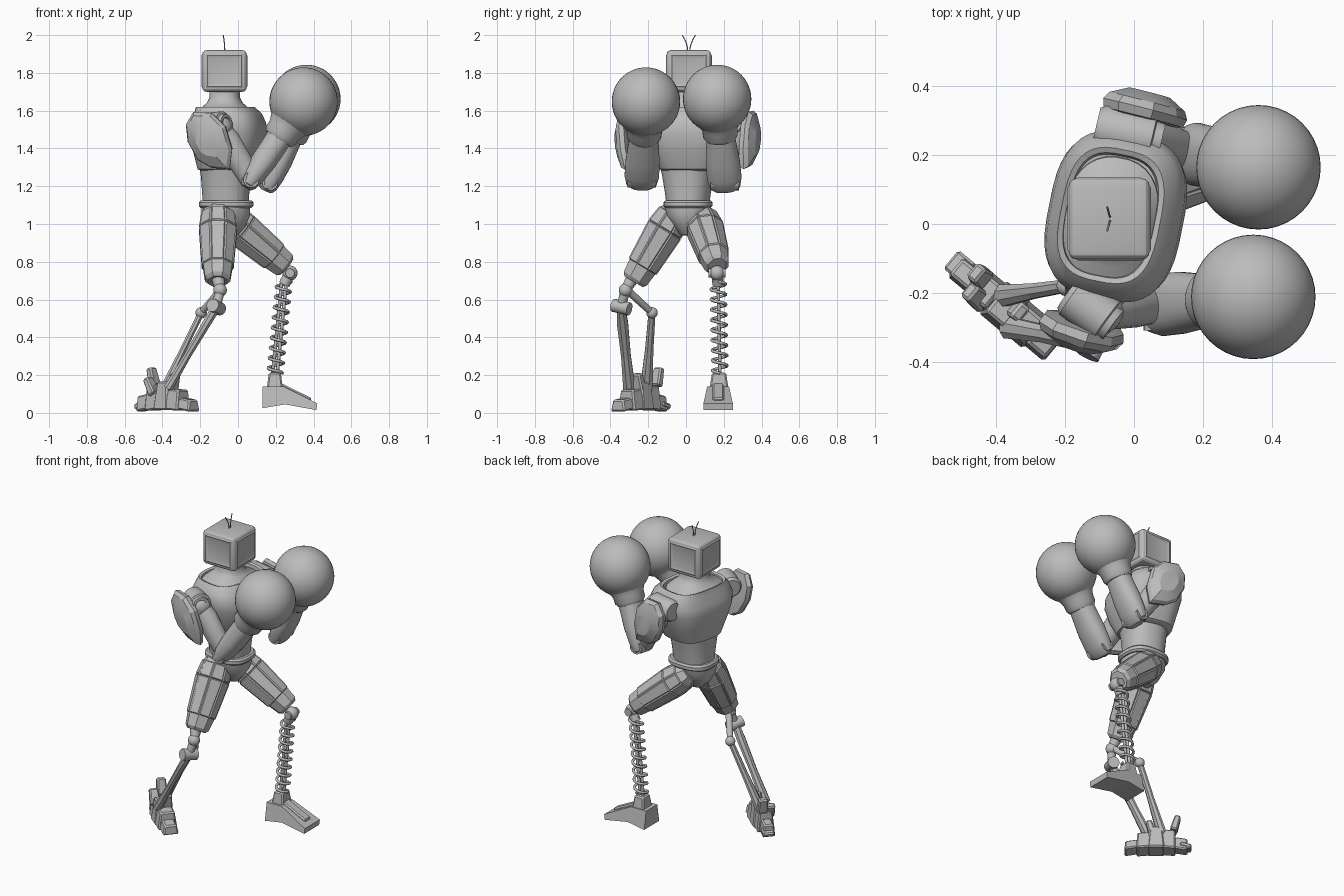
import bpy, bmesh, math
from mathutils import Vector, Matrix

if "Cube" in bpy.data.objects:
    bpy.data.objects.remove(bpy.data.objects["Cube"])

grey = bpy.data.materials.new("plain grey")
grey.use_nodes = True
grey.diffuse_color = (0.5, 0.5, 0.5, 1)
grey.node_tree.nodes["Principled BSDF"].inputs["Base Color"].default_value = (0.5, 0.5, 0.5, 1)


def finish(bm, name, smooth=True, angle=35):
    bmesh.ops.recalc_face_normals(bm, faces=bm.faces)
    mesh = bpy.data.meshes.new(name)
    bm.to_mesh(mesh)
    bm.free()
    mesh.materials.append(grey)
    ob = bpy.data.objects.new(name, mesh)
    bpy.context.collection.objects.link(ob)
    if smooth:
        bpy.ops.object.select_all(action='DESELECT')
        bpy.context.view_layer.objects.active = ob
        ob.select_set(True)
        bpy.ops.object.shade_smooth_by_angle(angle=math.radians(angle))


def loft(name, a, b, rings, n=24, side=(1, 0, 0), power=2, smooth=True, panel=0):
    """Rings of (fraction, half width, half depth, side shift) along a to b."""
    a, b = Vector(a), Vector(b)
    d = (b - a).normalized()
    y = d.cross(Vector(side)).normalized()
    x = y.cross(d)
    bm = bmesh.new()
    loops, walls = [], []
    for t, rx, ry, *shift in rings:
        c = a.lerp(b, t) + x * (shift[0] if shift else 0)
        loop = []
        for i in range(n):
            w = 2 * math.pi * (i + 0.5) / n
            u, v = [math.copysign(abs(f) ** (2 / power), f) for f in (math.cos(w), math.sin(w))]
            loop.append(bm.verts.new(c + x * rx * u + y * ry * v))
        loops.append(loop)
    for p, q in zip(loops, loops[1:]):
        for i in range(n):
            j = (i + 1) % n
            walls.append(bm.faces.new((p[i], p[j], q[j], q[i])))
    bm.faces.new(loops[0][::-1])
    bm.faces.new(loops[-1])
    if panel:
        bmesh.ops.recalc_face_normals(bm, faces=bm.faces)
        long_faces = [f for f in walls if f.calc_area() > 0.006]
        bmesh.ops.inset_individual(bm, faces=long_faces, thickness=panel, depth=panel)
    finish(bm, name, smooth)


def rod(name, a, b, r, r2=None, n=16):
    r2 = r2 or r
    loft(name, a, b, [(0, r, r), (1, r2, r2)], n, side=(0.3, 0.9, 0.2))


def ball(name, c, r):
    bm = bmesh.new()
    bmesh.ops.create_uvsphere(bm, u_segments=40, v_segments=24, radius=r,
                              matrix=Matrix.Translation(c))
    finish(bm, name, angle=60)


def block(name, c, size, turn=0, tilt=0, taper=1.0, bevel=0.008):
    bm = bmesh.new()
    bmesh.ops.create_cube(bm, size=1)
    for v in bm.verts:
        if v.co.z > 0:
            v.co.x *= taper
            v.co.y *= taper
    bm.transform(Matrix.Translation(c) @ Matrix.Rotation(math.radians(turn), 4, 'Z')
                 @ Matrix.Rotation(math.radians(tilt), 4, 'Y') @ Matrix.Diagonal((*size, 1)))
    bmesh.ops.bevel(bm, geom=bm.edges[:], offset=bevel, segments=1, affect='EDGES')
    finish(bm, name, smooth=False)


def wire(name, points, r):
    cu = bpy.data.curves.new(name, 'CURVE')
    cu.dimensions = '3D'
    cu.bevel_depth, cu.bevel_resolution, cu.use_fill_caps = r, 1, True
    sp = cu.splines.new('POLY')
    sp.points.add(len(points) - 1)
    for p, co in zip(sp.points, points):
        p.co = (*co, 1)
    cu.materials.append(grey)
    bpy.context.collection.objects.link(bpy.data.objects.new(name, cu))


# Head: bevelled box with shallow framed panels on its four sides
bm = bmesh.new()
bmesh.ops.create_cube(bm, size=1, matrix=Matrix.Translation((-0.072, 0.015, 1.81))
                      @ Matrix.Diagonal((0.235, 0.235, 0.22, 1)))
bmesh.ops.bevel(bm, geom=bm.edges[:], offset=0.022, segments=3, affect='EDGES', profile=0.5)
sides = [f for f in bm.faces if abs(f.normal.z) < 0.1 and f.calc_area() > 0.02]
bmesh.ops.inset_individual(bm, faces=sides, thickness=0.008, depth=0.004)
bmesh.ops.inset_individual(bm, faces=sides, thickness=0.025, depth=-0.006)
finish(bm, "head", angle=20)
for s in (-1, 1):
    wire("antenna", [(-0.07 - 0.008 * t * t, 0.015 + s * (0.005 + 0.03 * t * t), 1.91 + 0.09 * t)
                     for t in (0, 0.25, 0.5, 0.75, 1)], 0.003)

# Trunk, slightly turned at the shoulders
TURN = (1, -0.2, 0)
loft("neck", (-0.07, 0.015, 1.57), (-0.07, 0.015, 1.71),
     [(0, 0.14, 0.185), (0.2, 0.138, 0.18), (0.35, 0.118, 0.14), (0.5, 0.095, 0.1),
      (0.7, 0.08, 0.082), (1, 0.08, 0.08)], 32, TURN, 2.3)
loft("chest", (-0.053, 0.022, 1.28), (-0.053, 0.022, 1.62),
     [(0, 0.12, 0.14, -0.012), (0.03, 0.145, 0.16, -0.01), (0.3, 0.175, 0.205),
      (0.58, 0.197, 0.235), (0.75, 0.19, 0.245), (0.9, 0.167, 0.228), (1, 0.145, 0.195, -0.015),
      (0.98, 0.13, 0.18, -0.015), (0.9, 0.125, 0.175, -0.015)], 40, TURN, 3)
loft("abdomen", (-0.065, 0.01, 1.1), (-0.065, 0.01, 1.32),
     [(0, 0.12, 0.112), (0.3, 0.124, 0.12), (0.7, 0.13, 0.135), (1, 0.14, 0.15)], 32, TURN, 2.3)
loft("belt", (-0.063, 0.01, 1.085), (-0.063, 0.01, 1.125),
     [(0, 0.135, 0.12), (0.25, 0.145, 0.13), (0.75, 0.145, 0.13), (1, 0.135, 0.12)], 32, power=2.6)
loft("pelvis", (-0.065, 0.005, 1.1), (-0.06, 0.005, 0.94),
     [(0, 0.13, 0.12), (0.35, 0.13, 0.11), (0.75, 0.1, 0.065), (1, 0.06, 0.035)], 16, power=2.6)


# Arms: shoulder barrel, upper arm, elbow, forearm, cuff and round glove
def arm(tag, inner, outer, shoulder, elbow, glove):
    loft(tag + "_shoulder_barrel", inner, outer,
         [(0, 0.055, 0.055), (0.1, 0.068, 0.068), (0.85, 0.068, 0.068), (0.87, 0.055, 0.055),
          (1, 0.052, 0.052), (1, 0.035, 0.035), (0.93, 0.033, 0.033)], side=(0, 0, 1))
    ball(tag + "_shoulder_joint", shoulder, 0.07)
    loft(tag + "_upper_arm", shoulder, elbow,
         [(0, 0.05, 0.055), (0.25, 0.06, 0.07), (0.6, 0.06, 0.065), (1, 0.05, 0.06)],
         20, (0, 1, 0))
    rod(tag + "_elbow_pin", Vector(elbow) - Vector((0, 0.075, 0)),
        Vector(elbow) + Vector((0, 0.075, 0)), 0.042)
    loft(tag + "_forearm", elbow, glove,
         [(-0.1, 0.055, 0.03), (-0.06, 0.08, 0.045), (0.05, 0.092, 0.058), (0.25, 0.09, 0.068),
          (0.5, 0.078, 0.068), (0.62, 0.075, 0.07)], 28, (0, 1, 0), 2.3)
    loft(tag + "_glove_cuff", elbow, glove,
         [(0.52, 0.08, 0.08), (0.56, 0.092, 0.092), (0.64, 0.094, 0.094), (0.74, 0.115, 0.115),
          (0.85, 0.15, 0.15)], 32, (0, 1, 0))
    ball(tag + "_glove", glove, 0.181)


arm("right", (-0.19, -0.2, 1.52), (-0.06, -0.295, 1.53), (-0.1, -0.25, 1.51),
    (0.07, -0.235, 1.235), (0.347, -0.212, 1.648))
arm("left", (-0.11, 0.285, 1.53), (0.08, 0.24, 1.53), (-0.015, 0.27, 1.51),
    (0.17, 0.205, 1.22), (0.362, 0.165, 1.662))

# Shoulder shields: a faceted domed plate, shared outline
SHIELD = [(-0.125, 0.09), (-0.12, 0.0), (-0.07, -0.095), (0.0, -0.135), (0.1, -0.145),
          (0.12, -0.04), (0.09, 0.08), (0.02, 0.15), (-0.08, 0.155)]


def shield(name, centre, normal, flip):
    n = Vector(normal).normalized()
    u = Vector((0, 0, 1)).cross(n).normalized() * flip
    v = n.cross(u) * flip
    bm = bmesh.new()
    loops = [[bm.verts.new(Vector(centre) + (u * p + v * q) * k + n * h) for p, q in SHIELD]
             for k, h in ((0.75, -0.03), (0.97, -0.025), (1.03, 0), (0.93, 0.022), (0.5, 0.05))]
    for a, b in zip(loops, loops[1:]):
        for i in range(len(a)):
            j = (i + 1) % len(a)
            bm.faces.new((a[i], a[j], b[j], b[i]))
    bm.faces.new(loops[0])
    bm.faces.new(loops[-1])
    finish(bm, name, angle=25)


shield("right_shoulder_shield", (-0.15, -0.312, 1.435), (-0.36, -1, -0.18), 1)
shield("left_shoulder_shield", (0.035, 0.333, 1.44), (0.25, 1, -0.02), -1)
rod("right_shield_arm", (-0.1, -0.26, 1.5), (-0.14, -0.31, 1.46), 0.03)
rod("left_shield_arm", (-0.01, 0.27, 1.5), (0.03, 0.33, 1.46), 0.03)


# Thighs: faceted armour with raised panels and a blunt lower end
def thigh(name, hip, knee, side, size):
    loft(name, hip, knee,
         [(t, r * size, q * size) for t, r, q in (
             (0, 0.06, 0.06), (0.1, 0.08, 0.08), (0.3, 0.092, 0.092), (0.8, 0.076, 0.078),
             (0.96, 0.066, 0.07), (1, 0.05, 0.055))], 8, side, smooth=False, panel=0.007)


thigh("left_thigh", (-0.08, 0.075, 1.055), (0.255, 0.165, 0.775), (0, 1, 0), 1.06)
thigh("right_thigh", (-0.105, -0.04, 1.09), (-0.108, -0.278, 0.695), (1, 0, 0), 1.1)

# Left lower leg: ball knee, twin guide rods and coil spring
KNEE, ANKLE = Vector((0.275, 0.165, 0.74)), Vector((0.195, 0.18, 0.2))
ball("left_knee_ball", KNEE, 0.04)
rod("left_knee_pin", KNEE - Vector((0, 0.045, 0)), KNEE + Vector((0, 0.045, 0)), 0.024)
TOP = Vector((0.245, 0.17, 0.71))
rod("left_spring_cap", KNEE, TOP - Vector((0, 0, 0.03)), 0.03)
for s in (-1, 1):
    o = Vector((s * 0.012, 0, 0))
    rod("left_guide_rod", TOP + o, ANKLE + o, 0.009)
TURNS, STEPS = 9, 20
wire("left_spring", [TOP.lerp(ANKLE, 0.03 + 0.95 * i / (TURNS * STEPS)) + Vector((
    0.039 * math.cos(2 * math.pi * i / STEPS), 0.039 * math.sin(2 * math.pi * i / STEPS), 0))
    for i in range(TURNS * STEPS + 1)], 0.0085)

# Left foot: wedge profile pulled across its width, narrower on top
block("left_ankle_block", (0.195, 0.175, 0.17), (0.085, 0.1, 0.085), 0, 0, 0.75)
bm = bmesh.new()
PROFILE = [(0.13, 0.025), (0.25, 0.045), (0.415, 0.015), (0.42, 0.05), (0.24, 0.14), (0.13, 0.14)]
rows = [[bm.verts.new((x, 0.17 + s * (0.078 if z < 0.06 else 0.058), z)) for x, z in PROFILE]
        for s in (-1, 1)]
bm.faces.new(rows[0])
bm.faces.new(rows[1])
for i in range(len(PROFILE)):
    j = (i + 1) % len(PROFILE)
    bm.faces.new((rows[0][i], rows[0][j], rows[1][j], rows[1][i]))
finish(bm, "left_foot", smooth=False)
block("left_foot_ridge", (0.295, 0.17, 0.108), (0.2, 0.06, 0.03), 0, 26)

# Right lower leg: ball knee, pivot drum and two struts
RK, DRUM, REAR = (-0.095, -0.32, 0.65), (-0.115, -0.345, 0.56), (-0.195, -0.18, 0.53)
ball("right_knee_ball", RK, 0.036)
rod("right_knee_stem", (-0.105, -0.285, 0.71), RK, 0.035, 0.025)
rod("right_knee_link", RK, DRUM, 0.028, 0.022)
rod("right_pivot_drum", (-0.135, -0.385, 0.57), (-0.095, -0.3, 0.55), 0.035)
rod("right_cross_link", (-0.1, -0.3, 0.64), REAR, 0.02, 0.018)
ball("right_rear_joint", REAR, 0.03)
loft("right_front_strut", DRUM, (-0.37, -0.3, 0.13),
     [(0, 0.024, 0.026), (0.2, 0.032, 0.024), (0.6, 0.028, 0.02), (1, 0.035, 0.026)], 8,
     (0, 1, 0), smooth=False)
loft("right_rear_strut", REAR, (-0.39, -0.21, 0.13),
     [(0, 0.02, 0.018), (0.5, 0.024, 0.018), (1, 0.036, 0.024)], 8, (0, 1, 0), smooth=False)

# Right foot: chain of armour blocks along a slanted line, with upright tabs
HEEL, TOE = Vector((-0.485, -0.15, 0)), Vector((-0.265, -0.335, 0))
for i, (w, h) in enumerate([(0.08, 0.08), (0.11, 0.13), (0.125, 0.15), (0.12, 0.11), (0.1, 0.06)]):
    p = HEEL.lerp(TOE, i / 4)
    block("right_foot_segment", (p.x, p.y, 0.015 + h / 2), (0.1, w, h), -40, (i - 2) * 5, 0.72)
for x, y, z, tilt in ((-0.45, -0.15, 0.19, -15), (-0.46, -0.21, 0.14, -30), (-0.34, -0.25, 0.16, 15)):
    block("right_foot_tab", (x, y, z), (0.045, 0.065, 0.1), -40, tilt, 0.8)
block("right_heel_spur", (-0.505, -0.125, 0.04), (0.07, 0.07, 0.03), -40, -15)
